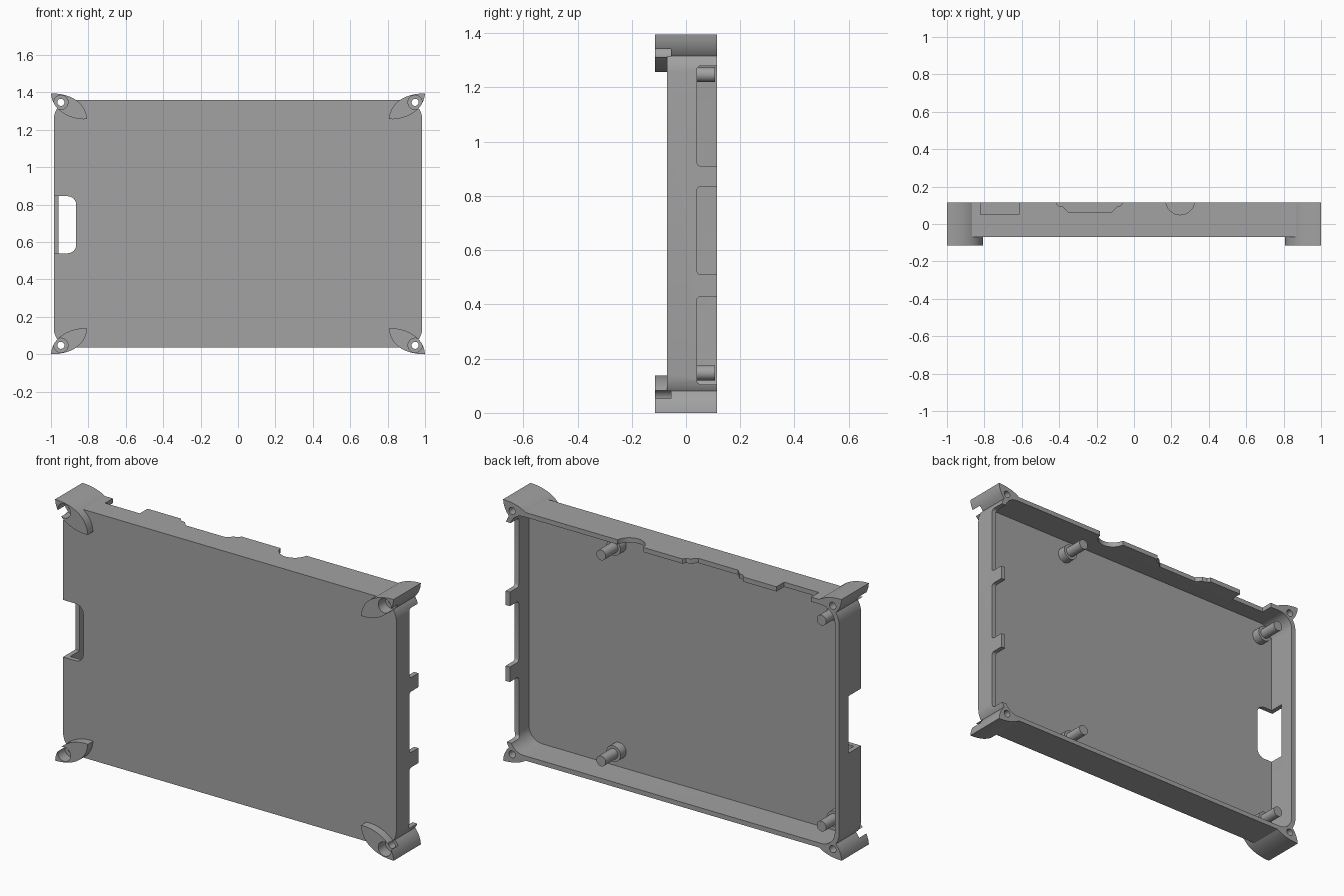
import bpy, bmesh, math
from mathutils import Vector

if "Cube" in bpy.data.objects:
    bpy.data.objects.remove(bpy.data.objects["Cube"])

MID = 0.6975                       # height of the horizontal mirror plane
FRONT, BACK = -0.115, 0.115        # depth of the corner lugs
SHELL_FRONT, FLOOR = -0.07, -0.045

grey = bpy.data.materials.new("grey plastic")
grey.diffuse_color = (0.36, 0.36, 0.36, 1)
grey.use_nodes = True
grey.node_tree.nodes["Principled BSDF"].inputs["Base Color"].default_value = grey.diffuse_color


def prism(name, pts, axis, lo, hi):
    """Extrude a 2D outline along an axis: x takes (y,z), y takes (x,z), z takes (x,y)."""
    place = {"x": lambda a, b, t: (t, a, b),
             "y": lambda a, b, t: (a, t, b),
             "z": lambda a, b, t: (a, b, t)}[axis]
    bm = bmesh.new()
    face = bm.faces.new([bm.verts.new(place(a, b, lo)) for a, b in pts])
    ext = bmesh.ops.extrude_face_region(bm, geom=[face])
    move = Vector(place(0, 0, hi - lo))
    bmesh.ops.translate(bm, vec=move, verts=[v for v in ext["geom"] if isinstance(v, bmesh.types.BMVert)])
    bmesh.ops.recalc_face_normals(bm, faces=bm.faces)
    me = bpy.data.meshes.new(name)
    bm.to_mesh(me)
    bm.free()
    me.materials.append(grey)
    ob = bpy.data.objects.new(name, me)
    bpy.context.collection.objects.link(ob)
    return ob


def circle(cx, cy, r, n=32):
    return [(cx + r * math.cos(2 * math.pi * i / n), cy + r * math.sin(2 * math.pi * i / n)) for i in range(n)]


def round_rect(x0, x1, y0, y1, r, n=8):
    pts = []
    corners = [(x1 - r, y1 - r), (x0 + r, y1 - r), (x0 + r, y0 + r), (x1 - r, y0 + r)]
    for k, (cx, cy) in enumerate(corners):
        for i in range(n + 1):
            a = math.pi / 2 * (k + i / n)
            pts.append((cx + r * math.cos(a), cy + r * math.sin(a)))
    return pts


def bezier(p0, p1, p2, p3, n=12):
    out = []
    for i in range(n):
        t = i / n
        w = ((1 - t) ** 3, 3 * t * (1 - t) ** 2, 3 * t * t * (1 - t), t ** 3)
        out.append(tuple(sum(k * p[j] for k, p in zip(w, (p0, p1, p2, p3))) for j in (0, 1)))
    return out


def combine(target, other, operation):
    """Apply a boolean and remove the helper."""
    mod = target.modifiers.new("bool", "BOOLEAN")
    mod.operation, mod.object, mod.solver = operation, other, "EXACT"
    dg = bpy.context.evaluated_depsgraph_get()
    dg.update()
    me = bpy.data.meshes.new_from_object(target.evaluated_get(dg))
    target.modifiers.clear()
    target.data = me
    bpy.data.objects.remove(other)


def smooth(ob):
    bpy.ops.object.select_all(action="DESELECT")
    ob.select_set(True)
    bpy.context.view_layer.objects.active = ob
    bpy.ops.object.shade_smooth_by_angle(angle=math.radians(30))


def mirrored(pts, sx, sz):
    """Move a lower-left outline to one of the four corners."""
    return [(-sx * x, MID - sz * (MID - z) if sz > 0 else 2 * MID - z) for x, z in pts]


corners = [(sx, sz) for sx in (-1, 1) for sz in (-1, 1)]

# tray shell
shell = prism("case_shell", round_rect(-0.985, 0.985, 0.035, 1.36, 0.105), "y", SHELL_FRONT, BACK)

# leaf-shaped corner lugs
leaf = (bezier((-1, 0), (-0.92, 0), (-0.815, 0.03), (-0.807, 0.138))
        + bezier((-0.807, 0.138), (-0.89, 0.145), (-0.995, 0.095), (-1, 0)))
for sx, sz in corners:
    combine(shell, prism("lug", mirrored(leaf, sx, sz), "y", FRONT, BACK), "UNION")

# cavity, open at the back
cavity = round_rect(-0.96, 0.96, 0.06, 1.335, 0.08)
combine(shell, prism("cavity_cutter", cavity, "y", FLOOR, 0.3), "DIFFERENCE")

# screw holes with counterbores
for sx, sz in corners:
    (cx, cz), = mirrored([(-0.947, 0.048)], sx, sz)
    combine(shell, prism("hole_cutter", circle(cx, cz, 0.019, 24), "y", -0.3, 0.3), "DIFFERENCE")
    combine(shell, prism("bore_cutter", circle(cx, cz, 0.038), "y", -0.3, -0.055), "DIFFERENCE")

# port notches in the right wall
for z0, z1 in ((0.105, 0.43), (0.51, 0.835), (0.91, 1.28)):
    combine(shell, prism("port_cutter", round_rect(0.04, 0.3, z0, z1, 0.015, 4), "x", 0.93, 1.1), "DIFFERENCE")

# notches in the top wall: rectangular, stepped and round
top_notches = [
    [(-0.82, 0.05), (-0.615, 0.05), (-0.615, 0.2), (-0.82, 0.2)],
    [(-0.417, 0.2), (-0.417, 0.115), (-0.406, 0.098), (-0.38, 0.093), (-0.353, 0.065),
     (-0.118, 0.065), (-0.09, 0.093), (-0.07, 0.098), (-0.06, 0.115), (-0.06, 0.2)],
    circle(0.247, 0.126, 0.077),
]
for pts in top_notches:
    combine(shell, prism("notch_cutter", pts, "z", 1.31, 1.5), "DIFFERENCE")

# card slot through the floor and the front part of the left wall
slot = round_rect(-1.2, -0.865, 0.54, 0.845, 0.045)
combine(shell, prism("slot_cutter", slot, "y", -0.3, 0.035), "DIFFERENCE")
smooth(shell)

# stepped mounting posts
for x in (-0.875, 0.427):
    for z in (0.1475, 1.2475):
        smooth(prism("post_base", circle(x, z, 0.042), "y", FLOOR - 0.005, 0.003))
        smooth(prism("post_pin", circle(x, z, 0.0275), "y", 0, 0.107))
